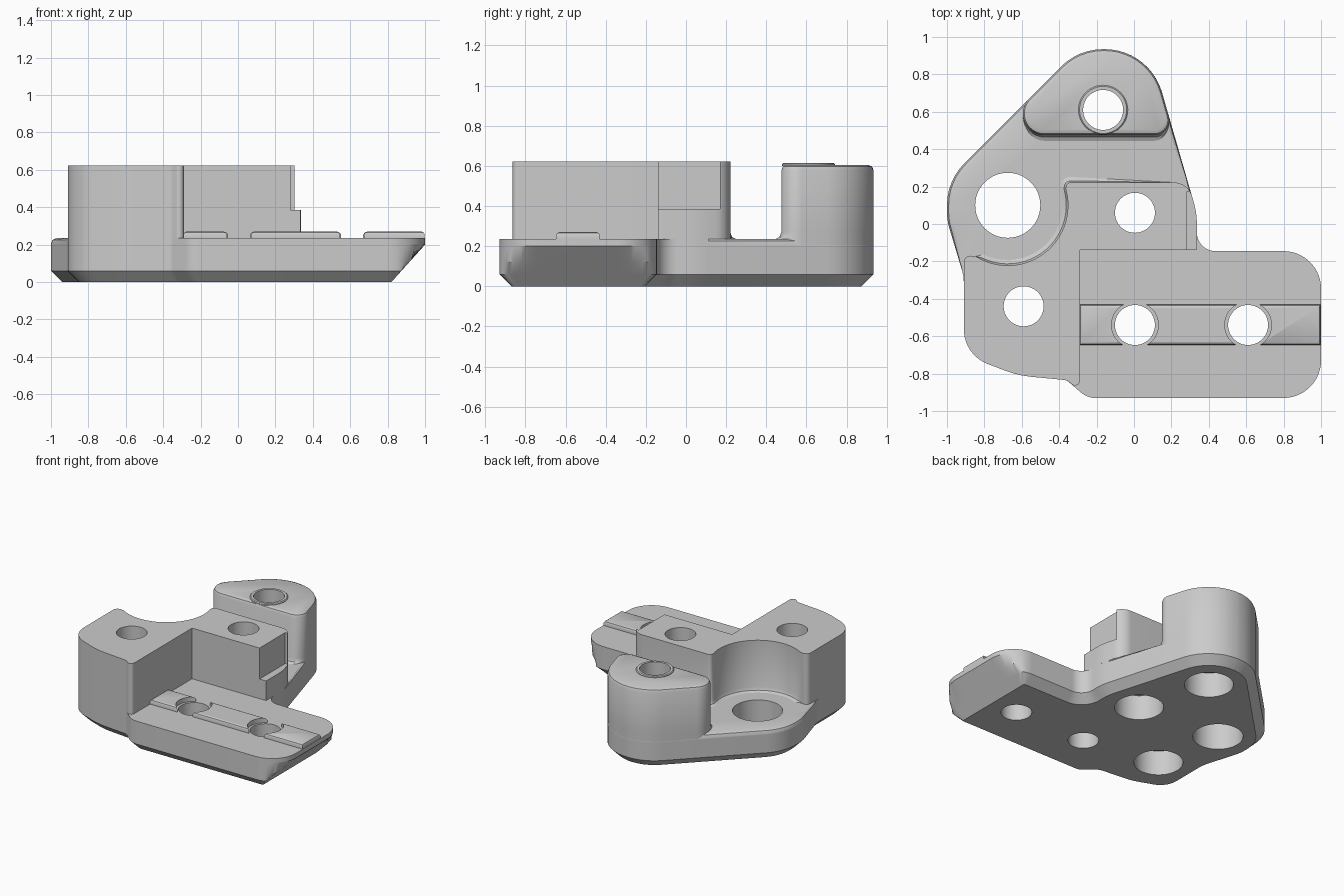
import bpy, bmesh, math
from mathutils import Vector

if "Cube" in bpy.data.objects:
    bpy.data.objects.remove(bpy.data.objects["Cube"])

grey = bpy.data.materials.new("plain grey")
grey.diffuse_color = (0.6, 0.6, 0.6, 1)
grey.use_nodes = True
grey.node_tree.nodes["Principled BSDF"].inputs["Base Color"].default_value = grey.diffuse_color

FLOOR = 0.235            # top of the base plate
TOP = 0.622              # top of the front block
RING = (-0.675, 0.10)    # centre of the round recess
POST = (-0.165, 0.61)    # centre of the rear post hole


def rounded(corners):
    """Polygon of (x, y, radius) corners turned into a list of points."""
    out, n = [], len(corners)
    for i, (x, y, r) in enumerate(corners):
        p = Vector((x, y))
        if r == 0:
            out.append(p)
            continue
        a = (Vector(corners[i - 1][:2]) - p).normalized()
        b = (Vector(corners[(i + 1) % n][:2]) - p).normalized()
        half = a.angle(b) / 2
        c = p + (a + b).normalized() * (r / math.sin(half))
        start = p + a * (r / math.tan(half)) - c
        end = p + b * (r / math.tan(half)) - c
        turn = math.atan2(start.x * end.y - start.y * end.x, start.dot(end))
        steps = max(3, round(abs(turn) / math.radians(7)))
        for k in range(steps + 1):
            t = turn * k / steps
            out.append(c + Vector((start.x * math.cos(t) - start.y * math.sin(t),
                                   start.x * math.sin(t) + start.y * math.cos(t))))
    return out


def normals(pts):
    """Outward mitred normals of a counter-clockwise outline."""
    res = []
    for i, p in enumerate(pts):
        d1 = (p - pts[i - 1]).normalized()
        d2 = (pts[(i + 1) % len(pts)] - p).normalized()
        n1, n2 = Vector((d1.y, -d1.x)), Vector((d2.y, -d2.x))
        res.append((n1 + n2) / max(0.4, 1 + n1.dot(n2)))
    return res


def loft(name, pts, layers, limit=None):
    """Stack outlines; each layer is (z, grow), grow a number or f(point, normal).
    limit(z) caps x, which makes a sloping end."""
    bm = bmesh.new()
    rings, nrm = [], normals(pts)
    for z, grow in layers:
        ring = []
        for p, n in zip(pts, nrm):
            q = p + (grow(p, n) if callable(grow) else n * grow)
            x = min(q.x, limit(z)) if limit else q.x
            ring.append(bm.verts.new((x, q.y, z)))
        rings.append(ring)
    for lo, hi in zip(rings, rings[1:]):
        for i in range(len(pts)):
            j = (i + 1) % len(pts)
            bm.faces.new((lo[i], lo[j], hi[j], hi[i]))
    bm.faces.new(rings[0][::-1])
    bm.faces.new(rings[-1])
    me = bpy.data.meshes.new(name)
    bm.to_mesh(me)
    bm.free()
    me.materials.append(grey)
    ob = bpy.data.objects.new(name, me)
    bpy.context.collection.objects.link(ob)
    return ob


def circle(c, r, n=48):
    return [Vector((c[0] + r * math.cos(2 * math.pi * i / n),
                    c[1] + r * math.sin(2 * math.pi * i / n))) for i in range(n)]


def cut(ob, pts, z0, z1):
    """Subtract a straight prism from an object."""
    tool = loft("cutter", pts, [(z0, 0), (z1, 0)])
    bpy.context.view_layer.objects.active = ob
    m = ob.modifiers.new("cut", 'BOOLEAN')
    m.operation, m.solver, m.object = 'DIFFERENCE', 'EXACT', tool
    bpy.ops.object.modifier_apply(modifier=m.name)
    bpy.data.objects.remove(tool)


def box(x0, x1, y0, y1):
    return [Vector(p) for p in ((x0, y0), (x1, y0), (x1, y1), (x0, y1))]


# base plate: chamfered underside, sloping right end, softened rim at the back and left
base_outline = rounded([
    (-0.91, -0.70, 0.2), (-0.62, -0.81, 0.5), (-0.36, -0.835, 0.05), (-0.25, -0.93, 0.12),
    (1.0, -0.93, 0.2), (1.0, -0.145, 0.2), (0.335, -0.145, 0.1), (0.337, 0.055, 0.4),
    (0.083, 0.935, 0.32), (-0.297, 0.935, 0.32), (-1.0, 0.232, 0.32), (-1.0, 0.02, 0.3),
    (-0.91, -0.28, 0.2)])


def rim(amount):
    return lambda p, n: n * (-amount if p.y > 0.3 or (p.x < -0.5 and p.y > -0.1) else 0)


base = loft("base_plate", base_outline,
            [(0, -0.06), (0.06, 0), (0.12, 0), (0.2, 0), (FLOOR - 0.03, 0),
             (FLOOR - 0.009, rim(0.009)), (FLOOR, rim(0.03))],
            limit=lambda z: 0.82 + 0.9 * z)

# front block: stepped corner, concave side around the recess
arc = [(RING[0] + 0.322 * math.cos(math.radians(a)), RING[1] + 0.322 * math.sin(math.radians(a)), 0)
       for a in range(16, -127, -6)]
block_outline = rounded([
    (-0.91, -0.70, 0.2), (-0.62, -0.81, 0.5), (-0.36, -0.835, 0.05), (-0.29, -0.89, 0.025),
    (-0.29, -0.14, 0), (0.335, -0.14, 0), (0.337, 0.055, 0.4), (0.289, 0.222, 0.1),
    (-0.36, 0.222, 0.025)] + arc + [(-0.91, -0.165, 0.035)])


def foot(amount):
    def f(p, n):
        near = math.hypot(p.x - RING[0], p.y - RING[1]) < 0.33 and p.x > -0.84
        return n * (amount if near or (p.y > 0.2 and p.x < 0.2) else 0)
    return f


block = loft("front_block", block_outline,
             [(FLOOR, foot(0.03)), (FLOOR + 0.009, foot(0.009)), (FLOOR + 0.03, 0), (TOP, 0)])
cut(block, box(0.28, 0.5, -0.3, 0.17), 0.385, 0.8)

# rear post: rounded top edge, fillet along its front foot
post_outline = rounded([(-0.757, 0.475, 0.115), (0.215, 0.475, 0.08),
                        (0.083, 0.935, 0.32), (-0.297, 0.935, 0.32)])


def front_flare(amount):
    return lambda p, n: Vector((0, min(0, n.y) * amount))


post = loft("rear_post", post_outline,
            [(FLOOR - 0.03, 0), (FLOOR, front_flare(0.03)),
             (FLOOR + 0.01, front_flare(0.01)), (FLOOR + 0.035, 0),
             (0.578, 0), (0.597, -0.008), (0.605, -0.027)])

# raised ring around the post hole
collar = loft("post_collar", circle(POST, 0.132), [(0.6, 0), (0.609, 0), (0.615, -0.006)])

# locating rail, broken by clearances around the arm holes
ARM_HOLES = [(0.005, -0.54), (0.61, -0.54)]
rail = loft("locating_rail", box(-0.29, 0.998, -0.647, -0.43),
            [(FLOOR, 0), (0.255, 0), (0.265, -0.005), (0.27, -0.015)])
for c in ARM_HOLES:
    cut(rail, circle(c, 0.125), 0.2, 0.4)
    cut(base, circle(c, 0.107), -0.1, 0.4)

# bolt holes with wide counterbores from below
for c, parts in (((0.005, 0.06), (base, block)), ((-0.59, -0.44), (base, block)),
                 (POST, (base, post, collar))):
    cut(base, circle(c, 0.17), -0.1, 0.19)
    for ob in parts:
        cut(ob, circle(c, 0.107), 0.1, 0.8)

# large hole in the recess
cut(base, circle(RING, 0.174), -0.1, 0.5)

# smooth curved walls, keep edges crisp
for ob in (base, block, post, collar, rail):
    bpy.ops.object.select_all(action='DESELECT')
    ob.select_set(True)
    bpy.context.view_layer.objects.active = ob
    bpy.ops.object.shade_smooth_by_angle(angle=math.radians(35))
